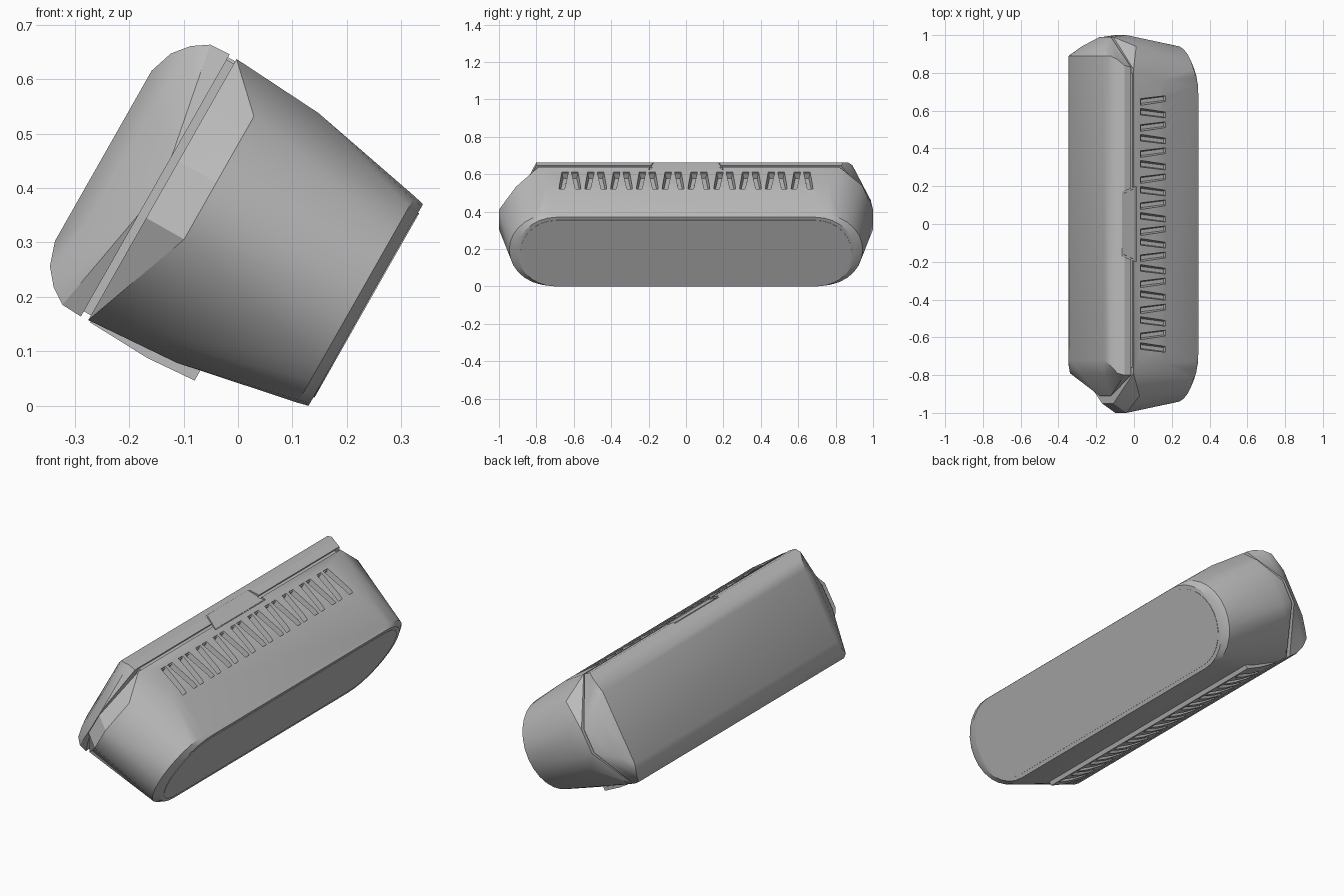
import bpy, bmesh, math
from mathutils import Vector

cube = bpy.data.objects.get("Cube")
if cube:
    bpy.data.objects.remove(cube, do_unlink=True)

grey = bpy.data.materials.new("plain grey")
grey.use_nodes = True
grey.diffuse_color = (0.5, 0.5, 0.5, 1)
shader = next(n for n in grey.node_tree.nodes if n.type == 'BSDF_PRINCIPLED')
shader.inputs["Base Color"].default_value = (0.5, 0.5, 0.5, 1)
shader.inputs["Roughness"].default_value = 0.7

# The case lies tilted: y is its length, v its width, w its depth from base to lid
ORIGIN = Vector((0.235, 0, 0.185))
WIDTH = Vector((0.494, 0, 0.87))
DEPTH = Vector((-0.87, 0, 0.494))


def place(y, v, w):
    return ORIGIN + WIDTH * v + DEPTH * w + Vector((0, y, 0))


def add_hull(bm, points):
    verts = [bm.verts.new(place(*p)) for p in points]
    bmesh.ops.convex_hull(bm, input=verts)
    loose = [v for v in verts if v.is_valid and not v.link_faces]
    bmesh.ops.delete(bm, geom=loose, context='VERTS')


def make(name, hulls):
    bm = bmesh.new()
    for points in hulls:
        add_hull(bm, points)
    bmesh.ops.recalc_face_normals(bm, faces=bm.faces[:])
    mesh = bpy.data.meshes.new(name)
    bm.to_mesh(mesh)
    bm.free()
    mesh.materials.append(grey)
    ob = bpy.data.objects.new(name, mesh)
    bpy.context.collection.objects.link(ob)
    return ob


def activate(ob):
    bpy.ops.object.select_all(action='DESELECT')
    ob.select_set(True)
    bpy.context.view_layer.objects.active = ob


def stadium(half_length, half_width, w, steps=14):
    straight = half_length - half_width
    points = []
    for end in (-1, 1):
        for i in range(steps + 1):
            a = math.pi * (i / steps - 0.5)
            points.append((end * (straight + half_width * math.cos(a)),
                           half_width * math.sin(a), w))
    return points


def box(y0, y1, v0, v1, w0, w1):
    return [(y, v, w) for y in (y0, y1) for v in (v0, v1) for w in (w0, w1)]


# Body: stadium base with a chamfered rim, flaring to faceted ends at the seam
body_points = stadium(0.905, 0.213, 0) + stadium(0.945, 0.218, 0.02)
for v in (-1, 1):
    body_points += [(y, v * 0.264, 0.25) for y in (-0.74, 0.76)]
    body_points += [(y, v * 0.276, 0.43) for y in (-0.79, 0.82)]
    body_points += [(y, v * 0.06, 0.35) for y in (-1, 1)]
    body_points += [(y, v * 0.06, 0.43) for y in (-0.95, 0.99)]
body_points += [(-0.91, 0.2, 0.35), (0.94, 0.2, 0.37), (0.97, -0.13, 0.36)]
body = make("body", [body_points])

# Lid: rounded cross-section, ends sloping down to the seam
lid_points = []
for v in (-1, 1):
    for w, half, front, back in ((0.445, 0.277, -0.8, 0.83), (0.485, 0.275, -0.8, 0.84),
                                 (0.515, 0.255, -0.79, 0.87), (0.54, 0.225, -0.75, 0.89),
                                 (0.555, 0.18, -0.72, 0.89), (0.445, 0.06, -0.91, 0.99),
                                 (0.52, 0.12, -0.8, 0.94)):
        lid_points += [(front, v * half, w), (back, v * half, w)]
lid = make("lid", [lid_points])

# Core closing the gap between body and lid
core = make("seam_core", [box(-0.76, 0.8, -0.266, 0.266, 0.38, 0.49)])

# Raised hinge flap on the underside
flap = make("hinge_flap", [[(y, v, w) for y in (-0.72, 0.76) for v, w in
                           ((-0.24, 0.205), (-0.276, 0.205), (-0.283, 0.3),
                            (-0.278, 0.425), (-0.24, 0.425))]])

# Rows of tapered, alternately leaning grip slots, and the latch recess
cuts = []
SLOTS = 20
for side in (-1, 1):
    for i in range(SLOTS):
        y = -0.655 + 1.31 * i / (SLOTS - 1)
        lean = 0.009 * (-1) ** i
        slot = []
        for v, half in ((0.235, 0.01), (0.3, 0.023)):
            for w, shift in ((0.225, -lean), (0.385, lean)):
                slot += [(y + shift + k * half, side * v, w) for k in (-1, 1)]
        cuts.append(slot)
cuts.append([(y, v, w) for v in (0.268, 0.3)
             for y, w in ((-0.2, 0.41), (0.2, 0.41), (-0.17, 0.5), (0.17, 0.5))])
cutter = make("slot_cutter", cuts)
cutter.hide_render = True

for ob in (body, flap, lid):
    activate(ob)
    cut = ob.modifiers.new("slots", 'BOOLEAN')
    cut.operation = 'DIFFERENCE'
    cut.solver = 'EXACT'
    cut.object = cutter
    bpy.ops.object.modifier_apply(modifier=cut.name)
bpy.data.objects.remove(cutter, do_unlink=True)

# Latch plate sitting in the recess
latch = make("latch", [[(y, v, w) for v in (0.262, 0.271)
             for y, w in ((-0.19, 0.415), (0.19, 0.415), (-0.16, 0.49), (0.16, 0.49))]])

# Thin base panel marking the inner outline
panel = make("base_panel", [stadium(0.885, 0.195, -0.002) + stadium(0.885, 0.195, 0.004)])

for ob in (body, lid, core, flap, latch, panel):
    activate(ob)
    bpy.ops.object.shade_smooth_by_angle(angle=math.radians(28))
